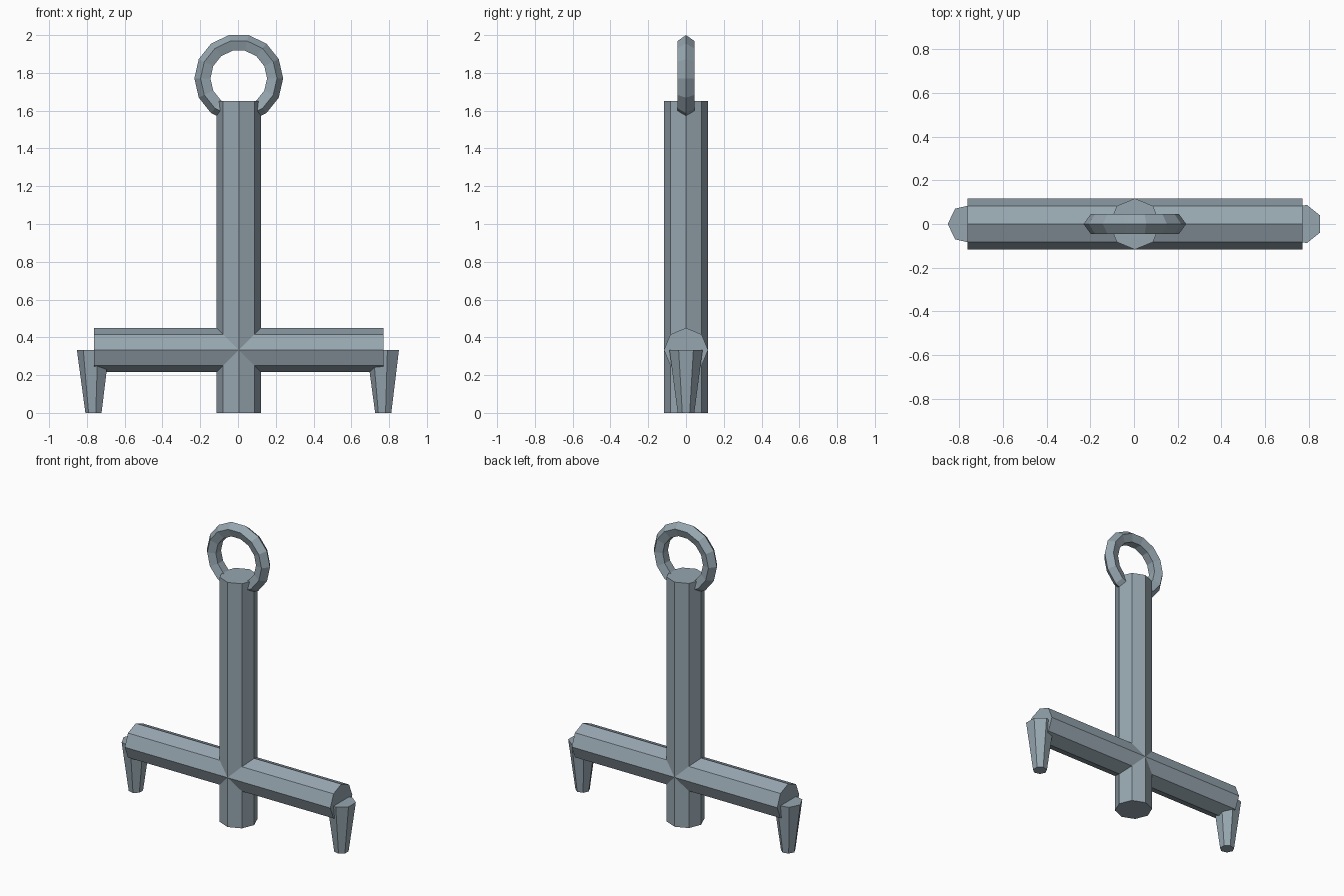
import bpy
from math import pi

if "Cube" in bpy.data.objects:
    bpy.data.objects.remove(bpy.data.objects["Cube"])

BAR_Z = 0.333      # height of the crossbar axis
BAR_HALF = 0.767   # half length of the crossbar
RADIUS = 0.117     # shared radius of shaft and crossbar
MID_X = 0.004      # offset that centres the uneven prongs

# Blue-grey iron
iron = bpy.data.materials.new("iron")
iron.diffuse_color = (0.305, 0.38, 0.43, 1)
iron.use_nodes = True
iron.node_tree.nodes["Principled BSDF"].inputs["Base Color"].default_value = iron.diffuse_color


def finish(name):
    obj = bpy.context.object
    obj.name = name
    obj.data.materials.append(iron)
    for poly in obj.data.polygons:
        poly.use_smooth = False


def octagon_bar(name, length, z, rotation=(0, 0, 0)):
    bpy.ops.mesh.primitive_cylinder_add(vertices=8, radius=RADIUS, depth=length,
                                        location=(MID_X, 0, z), rotation=rotation)
    finish(name)


# Upright shaft and horizontal crossbar
octagon_bar("shaft", 1.65, 0.825)
octagon_bar("crossbar", 2 * BAR_HALF, BAR_Z, (0, pi / 2, 0))

# Tapered seven-sided prongs under the bar ends, both turned the same way
for side, sign in (("left", -1), ("right", 1)):
    bpy.ops.mesh.primitive_cone_add(vertices=7, radius1=0.045, radius2=0.09, depth=BAR_Z,
                                    location=(MID_X + sign * BAR_HALF, 0, BAR_Z / 2),
                                    rotation=(0, 0, pi / 2))
    finish(side + "_prong")

# Ring at the top of the shaft, five-sided in section
bpy.ops.mesh.primitive_torus_add(major_segments=14, minor_segments=5,
                                 major_radius=0.188, minor_radius=0.047,
                                 location=(MID_X, 0, 1.771), rotation=(pi / 2, 0, 0))
finish("top_ring")
